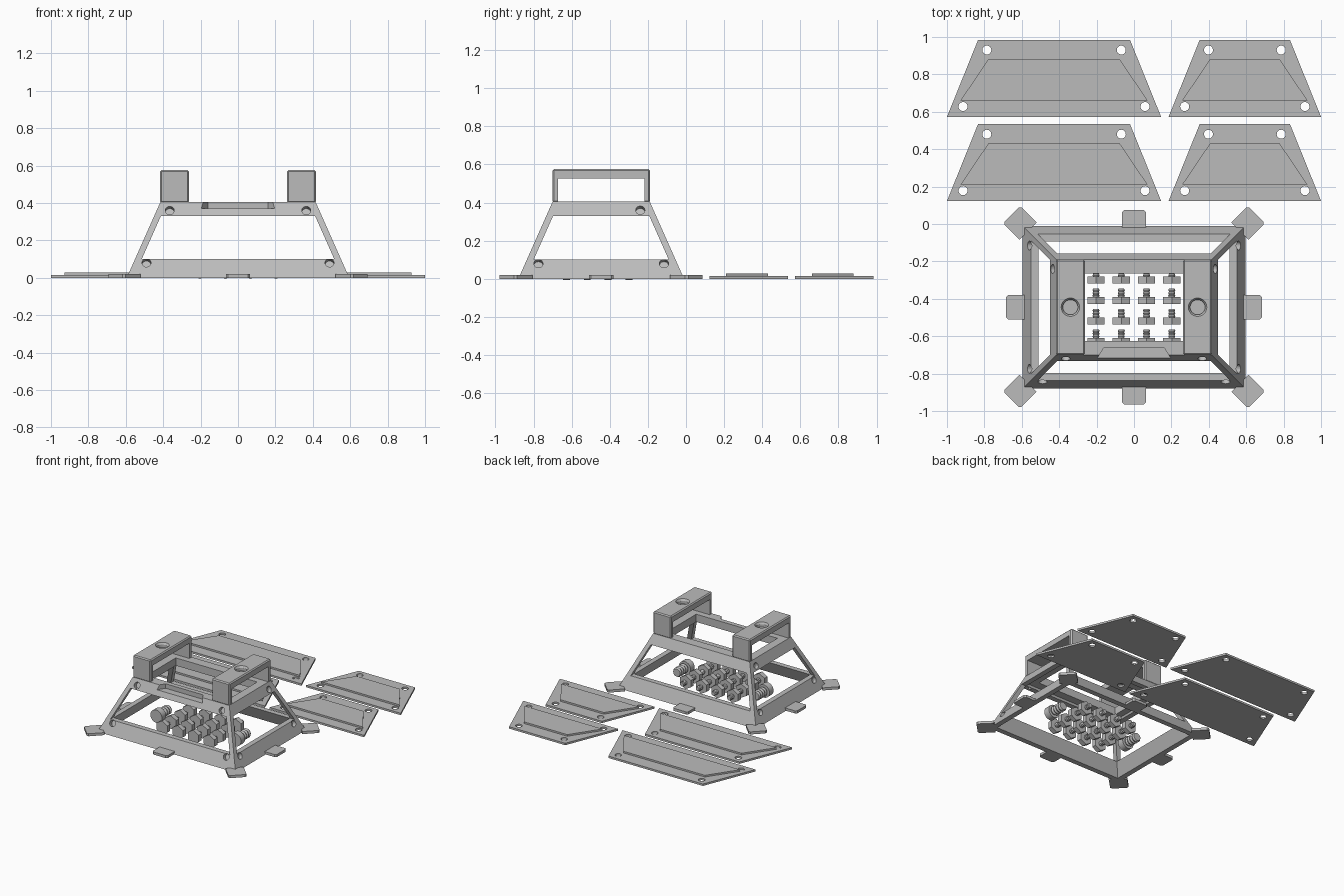
import bpy, bmesh, math
from mathutils import Matrix, Vector

old = bpy.data.objects.get("Cube")
if old:
    bpy.data.objects.remove(old, do_unlink=True)

grey = bpy.data.materials.new("plain grey")
grey.use_nodes = True
grey.diffuse_color = (0.5, 0.5, 0.5, 1)
grey.node_tree.nodes["Principled BSDF"].inputs["Base Color"].default_value = grey.diffuse_color

CY = -0.445              # frame centre in y
HX, HY, TOP, LEAN = 0.595, 0.435, 0.405, 0.18
HOLE = 0.024
MID = Matrix.Translation((0, CY, 0))


def turn(angle, axis="Z"):
    return Matrix.Rotation(math.radians(angle), 4, axis)


def finish(name, bm, matrix=Matrix()):
    bm.transform(matrix)
    bmesh.ops.recalc_face_normals(bm, faces=bm.faces)
    mesh = bpy.data.meshes.new(name)
    bm.to_mesh(mesh)
    bm.free()
    mesh.materials.append(grey)
    ob = bpy.data.objects.new(name, mesh)
    bpy.context.collection.objects.link(ob)
    return ob


def prism(name, low, z0, z1, matrix=Matrix(), high=None, bevel=0):
    """Loft between two outlines with the same number of corners."""
    bm = bmesh.new()
    a = [bm.verts.new((x, y, z0)) for x, y in low]
    b = [bm.verts.new((x, y, z1)) for x, y in (high or low)]
    bm.faces.new(a)
    bm.faces.new(b)
    for i in range(len(a)):
        j = (i + 1) % len(a)
        bm.faces.new((a[i], a[j], b[j], b[i]))
    if bevel:
        edges = [e for e in bm.edges if e.verts[0].co.z > z0 or e.verts[1].co.z > z0]
        bmesh.ops.bevel(bm, geom=edges, offset=bevel, segments=1, affect="EDGES")
    return finish(name, bm, matrix)


def cylinder(name, r1, r2, depth, matrix, sides=24):
    bm = bmesh.new()
    bmesh.ops.create_cone(bm, cap_ends=True, segments=sides, radius1=r1, radius2=r2, depth=depth)
    return finish(name, bm, matrix)


def cut(ob, *cutters):
    """Subtract the cutters, keep the result and drop the cutters."""
    for c in cutters:
        m = ob.modifiers.new("cut", "BOOLEAN")
        m.object, m.operation, m.solver = c, "DIFFERENCE", "EXACT"
        bpy.context.view_layer.update()
        ev = ob.evaluated_get(bpy.context.evaluated_depsgraph_get())
        mesh = bpy.data.meshes.new_from_object(ev)
        ob.modifiers.clear()
        ob.data = mesh
        bpy.data.objects.remove(c, do_unlink=True)
    ob.data.materials.clear()
    ob.data.materials.append(grey)


def rect(hx, hy):
    return [(-hx, -hy), (hx, -hy), (hx, hy), (-hx, hy)]


def trapezoid(h0, h1, y0, y1):
    return [(-h0, y0), (h0, y0), (h1, y1), (-h1, y1)]


def half(base, z, inset=0):
    return base - LEAN * z / TOP - inset


def level(z, inset=0):
    return rect(half(HX, z, inset), half(HY, z, inset))


def smooth(ob):
    bpy.ops.object.select_all(action="DESELECT")
    ob.select_set(True)
    bpy.context.view_layer.objects.active = ob
    bpy.ops.object.shade_smooth_by_angle(angle=math.radians(30))


# Sloped frame: hollow, open at the top and windowed on every side
frame = prism("sloped_frame", level(0), 0, TOP, MID, level(TOP))
cut(frame, prism("cavity", level(-0.05, 0.04), -0.05, 0.345, MID, level(0.345, 0.04)),
    prism("top_opening", rect(0.35, 0.18), 0.3, 0.5, MID))
for base, angle in ((HX, 0), (HY, 90)):
    window = trapezoid(half(base, 0.1, 0.036), half(base, 0.33, 0.036), 0.1, 0.33)
    cut(frame, prism("window", window, -1, 1, MID @ turn(angle) @ turn(90, "X")))

# Grip recess in the front of the top rim
cut(frame, prism("grip", trapezoid(0.215, 0.16, -0.3, -0.215), 0.37, 0.45, MID))

# Blind screw holes, square to each sloping wall
normal = Vector((0, -TOP, LEAN)).to_track_quat("Z", "Y").to_matrix().to_4x4()
for angle in (0, 90, 180, 270):
    wide, deep = (HX, HY) if angle % 180 == 0 else (HY, HX)
    for z, inset in ((0.08, 0.07), (0.36, 0.07)):
        for side in (-1, 1):
            at = Matrix.Translation((side * half(wide, z, inset), -half(deep, z), z))
            cut(frame, cylinder("drill", HOLE, HOLE, 0.06, MID @ turn(angle) @ at @ normal))

# Fixing tabs around the base
def tab(name, x, y, angle, length):
    w, c = 0.065, 0.012
    shape = [(-w, 0.04), (-w, c - length), (c - w, -length),
             (w - c, -length), (w, c - length), (w, 0.04)]
    prism(name, shape, 0, 0.02, MID @ Matrix.Translation((x, y, 0)) @ turn(angle))


for s, label in ((-1, "right"), (1, "left")):
    tab(label + "_tab", s * HX, 0, 90 * s, 0.09)
    tab("front_tab" if s < 0 else "back_tab", 0, s * HY, 0 if s < 0 else 180, 0.085)
    for t, end in ((-1, "front"), (1, "back")):
        angle = 45 * s if t < 0 else 135 * s
        tab(f"{end}_{label}_tab", s * HX, t * HY, angle, 0.085)

# Bridge over each end, with a countersunk socket on top
for s, label in ((-1, "right"), (1, "left")):
    at = MID @ Matrix.Translation((s * 0.34, 0, 0))
    bridge = prism(label + "_bridge", rect(0.077, 0.255), TOP - 0.005, 0.575, at, bevel=0.008)
    lift = lambda z: at @ Matrix.Translation((0, 0, z))
    cut(bridge, prism("arch", rect(0.2, 0.227), 0.3, 0.525, at),
        cylinder("countersink", 0.038, 0.054, 0.024, lift(0.57)),
        cylinder("socket", 0.04, 0.04, 0.06, lift(0.57)))

# Cover panels laid out behind the frame
for cx, h, size in ((-0.4275, 0.5725, "wide"), (0.5925, 0.4075, "narrow")):
    for y, row in ((0.123, "near"), (0.573, "far")):
        at = Matrix.Translation((cx, y, 0))
        panel = prism(f"{row}_{size}_panel", trapezoid(h, h - 0.166, 0, 0.411), 0, 0.015, at)
        for s in (-1, 1):
            for hx, hy in ((h - 0.086, 0.055), (h - 0.213, 0.357)):
                cut(panel, cylinder("drill", HOLE, HOLE, 0.1,
                                    at @ Matrix.Translation((s * hx, hy, 0))))
        prism(f"{row}_{size}_panel_pad", trapezoid(h - 0.072, h - 0.221, 0.087, 0.307),
              0.014, 0.028, at)


# Bolts lying on the floor: head towards the front, ridged shank behind
def bolt(name, x, y, head_r, head_t, sides, shank_r, length, ridges):
    bm = bmesh.new()
    drop = head_r * math.cos(math.pi / sides)
    spin = turn(0 if sides == 6 else 180 / sides)
    bmesh.ops.create_cone(bm, cap_ends=True, segments=sides, radius1=head_r, radius2=head_r,
                          depth=head_t, matrix=spin)
    step = length / ridges
    for i in range(ridges):
        for k, (a, b) in enumerate(((0.8, 1), (1, 0.8))):
            z = head_t / 2 + step * (i + 0.25 + k / 2)
            bmesh.ops.create_cone(bm, cap_ends=True, segments=16, radius1=shank_r * a,
                                  radius2=shank_r * b, depth=step / 2,
                                  matrix=Matrix.Translation((0, 0, z)))
    ob = finish(name, bm, Matrix.Translation((x, y, drop)) @ turn(-90, "X"))
    if sides > 6:
        smooth(ob)


for row in range(4):
    for col in range(4):
        bolt(f"small_bolt_{row + 1}_{col + 1}", -0.203 + col * 0.135, -0.3 - row * 0.109,
             0.053, 0.036, 6, 0.019, 0.045, 3)
for s, label in ((-1, "right"), (1, "left")):
    bolt(label + "_large_bolt", s * 0.34, CY - 0.05, 0.05, 0.05, 24, 0.037, 0.1, 4)
